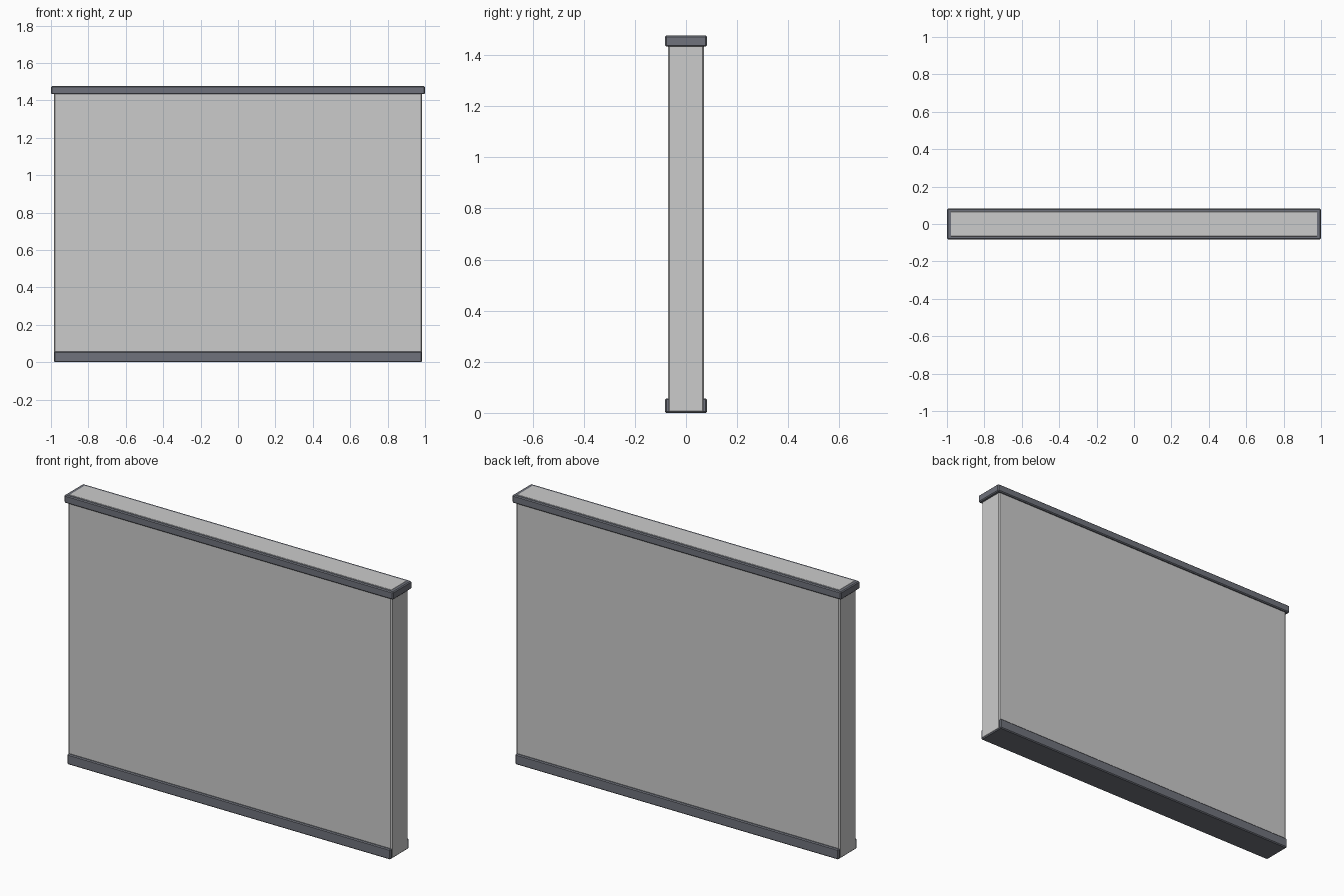
import bpy

if "Cube" in bpy.data.objects:
    bpy.data.objects.remove(bpy.data.objects["Cube"])

trim = bpy.data.materials.new("trim_grey")
trim.diffuse_color = (0.16, 0.17, 0.20, 1)
trim.use_nodes = True
trim.node_tree.nodes["Principled BSDF"].inputs["Base Color"].default_value = trim.diffuse_color


def box(name, half_x, half_y, z0, z1, bevel, mat=None):
    bpy.ops.mesh.primitive_cube_add(size=1, location=(0, 0, (z0 + z1) / 2))
    ob = bpy.context.object
    ob.name = name
    ob.scale = (2 * half_x, 2 * half_y, z1 - z0)
    bpy.ops.object.transform_apply(location=False, rotation=False, scale=True)
    mod = ob.modifiers.new("edge_bevel", "BEVEL")
    mod.width = bevel
    mod.segments = 1
    if mat:
        ob.data.materials.append(mat)
    return ob


# Main slab runs full height, its top and ends just proud of the trim
box("wall_panel", 0.984, 0.071, 0.001, 1.477, 0.006)

# Top cap overhangs on all four sides
box("top_cap", 1.0, 0.082, 1.433, 1.476, 0.005, trim)

# Skirting projects front and back, level with the wall ends
box("skirting", 0.983, 0.082, 0.0, 0.057, 0.005, trim)
